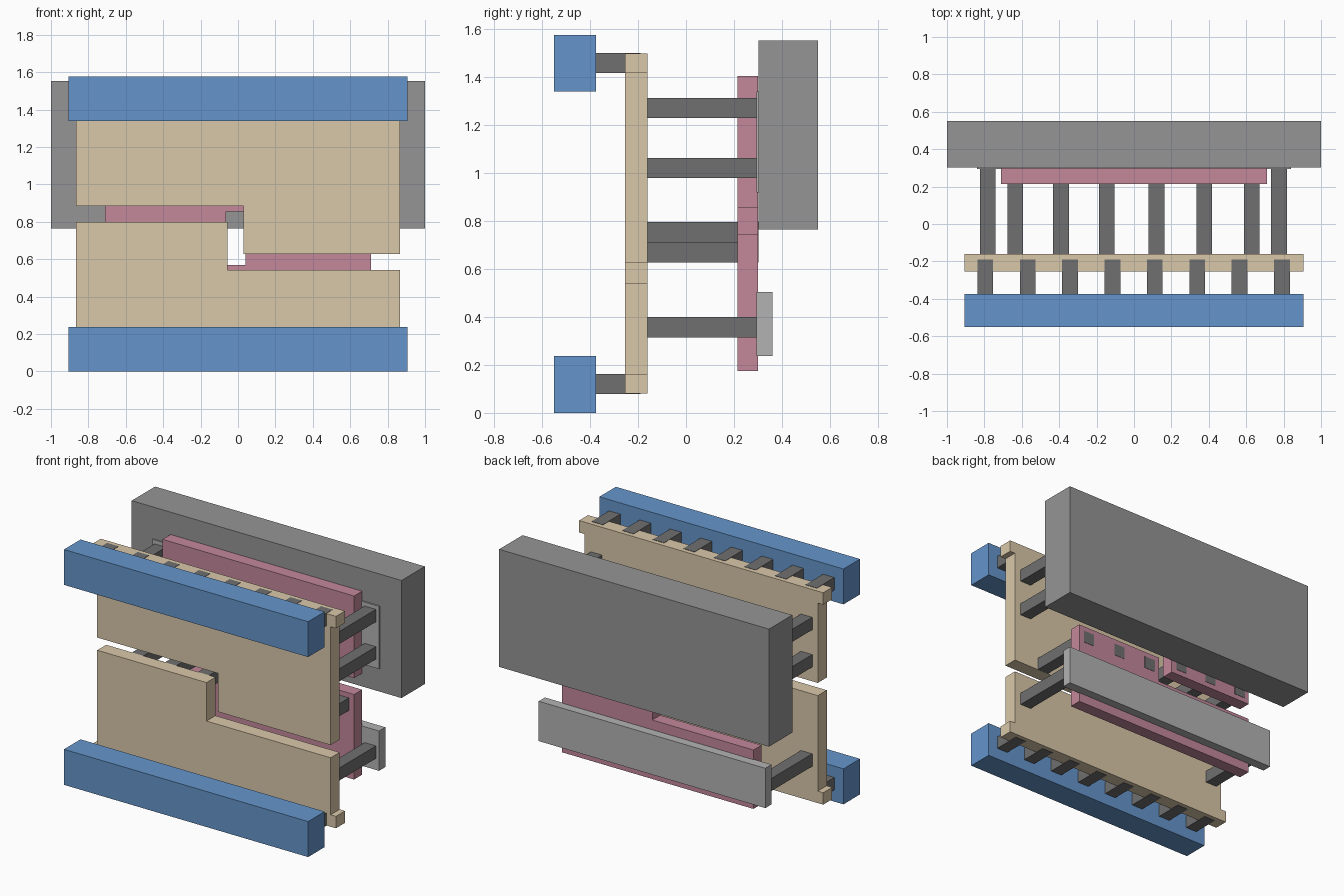
import bpy, bmesh


def material(name, rgb):
    m = bpy.data.materials.new(name)
    m.diffuse_color = (*rgb, 1)
    return m


BLUE = material("blue", (0.13, 0.30, 0.60))
TAN = material("tan", (0.70, 0.58, 0.40))
PINK = material("pink", (0.55, 0.25, 0.33))
DARK = material("dark_grey", (0.16, 0.16, 0.16))
MID = material("mid_grey", (0.30, 0.30, 0.30))
LIGHT = material("light_grey", (0.45, 0.45, 0.45))


def plate(name, profile, y0, y1, mat):
    """Extrude an x-z outline from y0 to y1."""
    bm = bmesh.new()
    face = bm.faces.new([bm.verts.new((x, y0, z)) for x, z in profile])
    ext = bmesh.ops.extrude_face_region(bm, geom=[face])
    verts = [v for v in ext["geom"] if isinstance(v, bmesh.types.BMVert)]
    bmesh.ops.translate(bm, verts=verts, vec=(0, y1 - y0, 0))
    bmesh.ops.recalc_face_normals(bm, faces=bm.faces)
    mesh = bpy.data.meshes.new(name)
    bm.to_mesh(mesh)
    bm.free()
    mesh.materials.append(mat)
    obj = bpy.data.objects.new(name, mesh)
    bpy.context.collection.objects.link(obj)
    return obj


def box(name, x0, x1, y0, y1, z0, z1, mat):
    return plate(name, [(x0, z0), (x1, z0), (x1, z1), (x0, z1)], y0, y1, mat)


def peg(name, x, y0, y1, z0, z1):
    box(name, x - 0.042, x + 0.042, y0, y1, z0, z1, DARK)


# Front rails
box("lower_rail", -0.905, 0.905, -0.55, -0.375, 0, 0.238, BLUE)
box("upper_rail", -0.905, 0.905, -0.55, -0.375, 1.34, 1.577, BLUE)

# Stepped front panels with wide flanges
plate("upper_front_panel",
      [(-0.905, 1.5), (-0.905, 1.42), (-0.865, 1.42), (-0.865, 0.885),
       (0.03, 0.885), (0.03, 0.627), (0.865, 0.627), (0.865, 1.42),
       (0.905, 1.42), (0.905, 1.5)], -0.255, -0.16, TAN)
plate("lower_front_panel",
      [(-0.905, 0.08), (-0.905, 0.16), (-0.865, 0.16), (-0.865, 0.80),
       (-0.055, 0.80), (-0.055, 0.542), (0.865, 0.542), (0.865, 0.16),
       (0.905, 0.16), (0.905, 0.08)], -0.255, -0.16, TAN)

# Stepped rear panels, interlocking the opposite way
plate("upper_rear_panel",
      [(-0.71, 1.405), (-0.71, 0.68), (-0.065, 0.68), (-0.065, 0.855),
       (0.71, 0.855), (0.71, 1.405)], 0.215, 0.30, PINK)
plate("lower_rear_panel",
      [(-0.71, 0.175), (-0.71, 0.57), (0.04, 0.57), (0.04, 0.745),
       (0.71, 0.745), (0.71, 0.175)], 0.215, 0.30, PINK)

# Rear block and mounting strips
box("rear_block", -1, 1, 0.303, 0.55, 0.765, 1.553, MID)
box("upper_strip", -0.84, 0.84, 0.294, 0.36, 0.92, 1.34, LIGHT)
box("lower_strip", -0.84, 0.84, 0.294, 0.36, 0.238, 0.505, LIGHT)

# Rail pegs
for i in range(8):
    x = -0.795 + i * 0.2266
    peg("lower_rail_peg", x, -0.376, -0.19, 0.078, 0.162)
    peg("upper_rail_peg", x, -0.376, -0.19, 1.418, 1.502)

# Long outer pegs from the front panels to the strips
for x in (-0.782, 0.775):
    for z in (0.357, 1.022, 1.272):
        peg("outer_peg", x, -0.161, 0.296, z - 0.042, z + 0.042)

# Cross pegs joining the interlocking steps
for x in (-0.635, -0.39, -0.146):
    peg("left_cross_peg", x, -0.161, 0.302, 0.713, 0.797)
for x in (0.12, 0.375, 0.63):
    peg("right_cross_peg", x, -0.161, 0.302, 0.628, 0.712)
